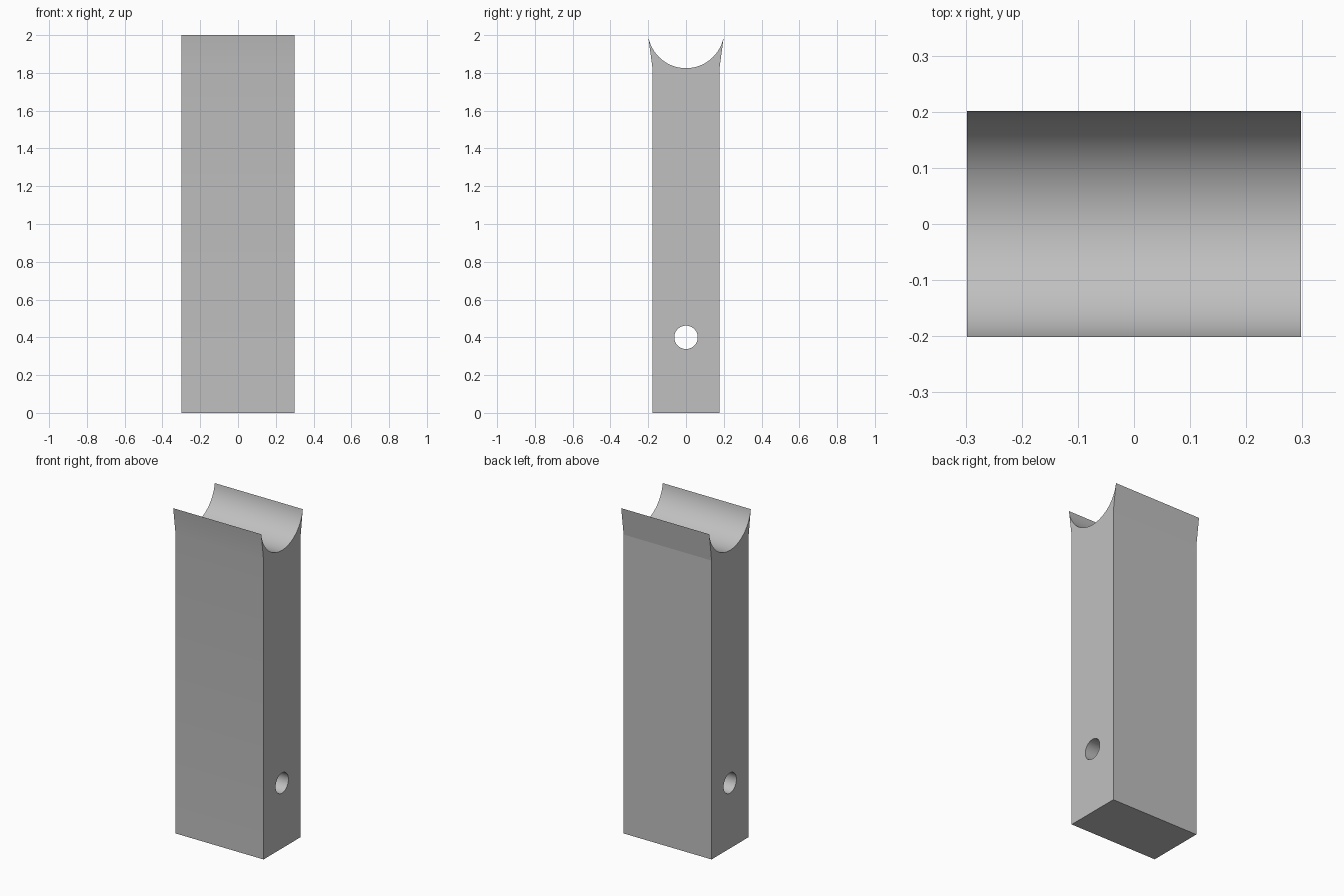
import bpy, bmesh, math

default = bpy.data.objects.get("Cube")
if default:
    bpy.data.objects.remove(default, do_unlink=True)

HALF_X, HALF_Y, TIP_Y = 0.298, 0.178, 0.201
FLARE_Z, TOP, SADDLE_Z = 1.83, 2.0, 1.825

grey = bpy.data.materials.new("plain grey")
grey.use_nodes = True
colour = (0.53, 0.53, 0.53, 1)
grey.diffuse_color = colour
grey.node_tree.nodes["Principled BSDF"].inputs["Base Color"].default_value = colour

# Side profile: straight post, flared tips, round saddle between them
depth = TOP - SADDLE_Z
radius = (TIP_Y ** 2 + depth ** 2) / (2 * depth)
half_angle = math.asin(TIP_Y / radius)
if depth > radius:
    half_angle = math.pi - half_angle
STEPS = 40
profile = [(-HALF_Y, 0), (HALF_Y, 0), (HALF_Y, FLARE_Z)]
for i in range(STEPS + 1):
    a = half_angle * (1 - 2 * i / STEPS)
    profile.append((radius * math.sin(a), SADDLE_Z + radius * (1 - math.cos(a))))
profile.append((-HALF_Y, FLARE_Z))

# Post: profile extruded along x
bm = bmesh.new()
side = bm.faces.new([bm.verts.new((-HALF_X, y, z)) for y, z in profile])
extruded = bmesh.ops.extrude_face_region(bm, geom=[side])["geom"]
bmesh.ops.translate(bm, vec=(2 * HALF_X, 0, 0),
                    verts=[v for v in extruded if isinstance(v, bmesh.types.BMVert)])
bmesh.ops.recalc_face_normals(bm, faces=bm.faces)
mesh = bpy.data.meshes.new("saddle_post")
bm.to_mesh(mesh)
bm.free()
mesh.materials.append(grey)
post = bpy.data.objects.new("saddle_post", mesh)
bpy.context.collection.objects.link(post)

# Cross hole drilled through the lower part
bpy.ops.mesh.primitive_cylinder_add(vertices=48, radius=0.062, depth=1,
                                    location=(0, 0, 0.4), rotation=(0, math.pi / 2, 0))
drill = bpy.context.object
drill.name = "hole_cutter"
drill.hide_render = True
drill.data.materials.append(grey)
cut = post.modifiers.new("cross_hole", "BOOLEAN")
cut.operation = "DIFFERENCE"
cut.solver = "EXACT"
cut.object = drill

bpy.ops.object.select_all(action="DESELECT")
post.select_set(True)
bpy.context.view_layer.objects.active = post
bpy.ops.object.modifier_apply(modifier=cut.name)
bpy.data.objects.remove(drill, do_unlink=True)

# Smooth saddle and hole, with a crisp crease where the back flare starts
bpy.ops.object.shade_smooth_by_angle(angle=math.radians(30))
verts = post.data.vertices
for edge in post.data.edges:
    if all(abs(verts[i].co.z - FLARE_Z) < 0.001 and verts[i].co.y > HALF_Y - 0.001
           for i in edge.vertices):
        edge.use_edge_sharp = True
